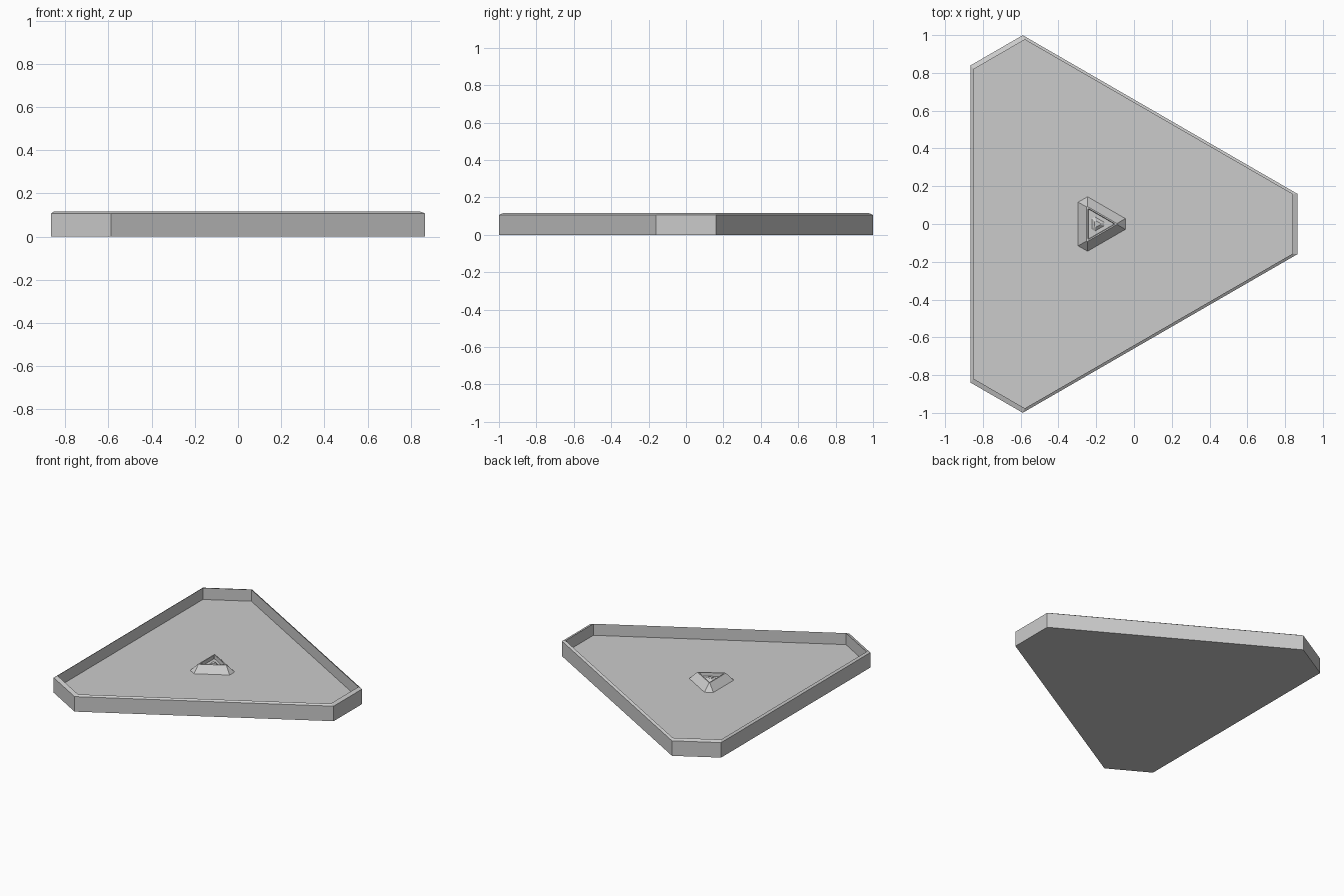
import bpy
import bmesh
from math import cos, sin, pi, sqrt

if "Cube" in bpy.data.objects:
    bpy.data.objects.remove(bpy.data.objects["Cube"])

CENTRE_X = -0.196


def clipped_triangle(d, e, z):
    """Triangle with clipped corners: d = distance to long sides, e = to short sides."""
    h = (d - e / 2) / (sqrt(3) / 2)
    points = []
    for k in range(3):
        c, s = cos(k * 2 * pi / 3), sin(k * 2 * pi / 3)
        for y in (-h, h):
            points.append((CENTRE_X + e * c - y * s, e * s + y * c, z))
    return points


def stacked_part(name, levels):
    """Loft clipped triangles given as (d, e, z) and cap both ends."""
    bm = bmesh.new()
    rings = [[bm.verts.new(p) for p in clipped_triangle(*lv)] for lv in levels]
    for a, b in zip(rings, rings[1:]):
        for i in range(6):
            j = (i + 1) % 6
            bm.faces.new((a[i], a[j], b[j], b[i]))
    bm.faces.new(rings[0][::-1])
    bm.faces.new(rings[-1])
    bmesh.ops.recalc_face_normals(bm, faces=bm.faces)
    mesh = bpy.data.meshes.new(name)
    bm.to_mesh(mesh)
    bm.free()
    obj = bpy.data.objects.new(name, mesh)
    bpy.context.collection.objects.link(obj)
    return obj


FLOOR = 0.035

# Tray: vertical outer wall, sloping rim, inner wall, floor
stacked_part("tray", [
    (0.669, 1.062, 0.0),
    (0.669, 1.062, 0.107),
    (0.654, 1.036, 0.117),
    (0.654, 1.036, FLOOR),
])

# Centre mound: sloping sides, thin rim, shallow recess with a small stud
stacked_part("centre_mound", [
    (0.100, 0.150, FLOOR),
    (0.055, 0.106, FLOOR + 0.048),
    (0.048, 0.092, FLOOR + 0.048),
    (0.046, 0.088, FLOOR + 0.024),
    (0.027, 0.038, FLOOR + 0.024),
    (0.012, 0.018, FLOOR + 0.036),
])
